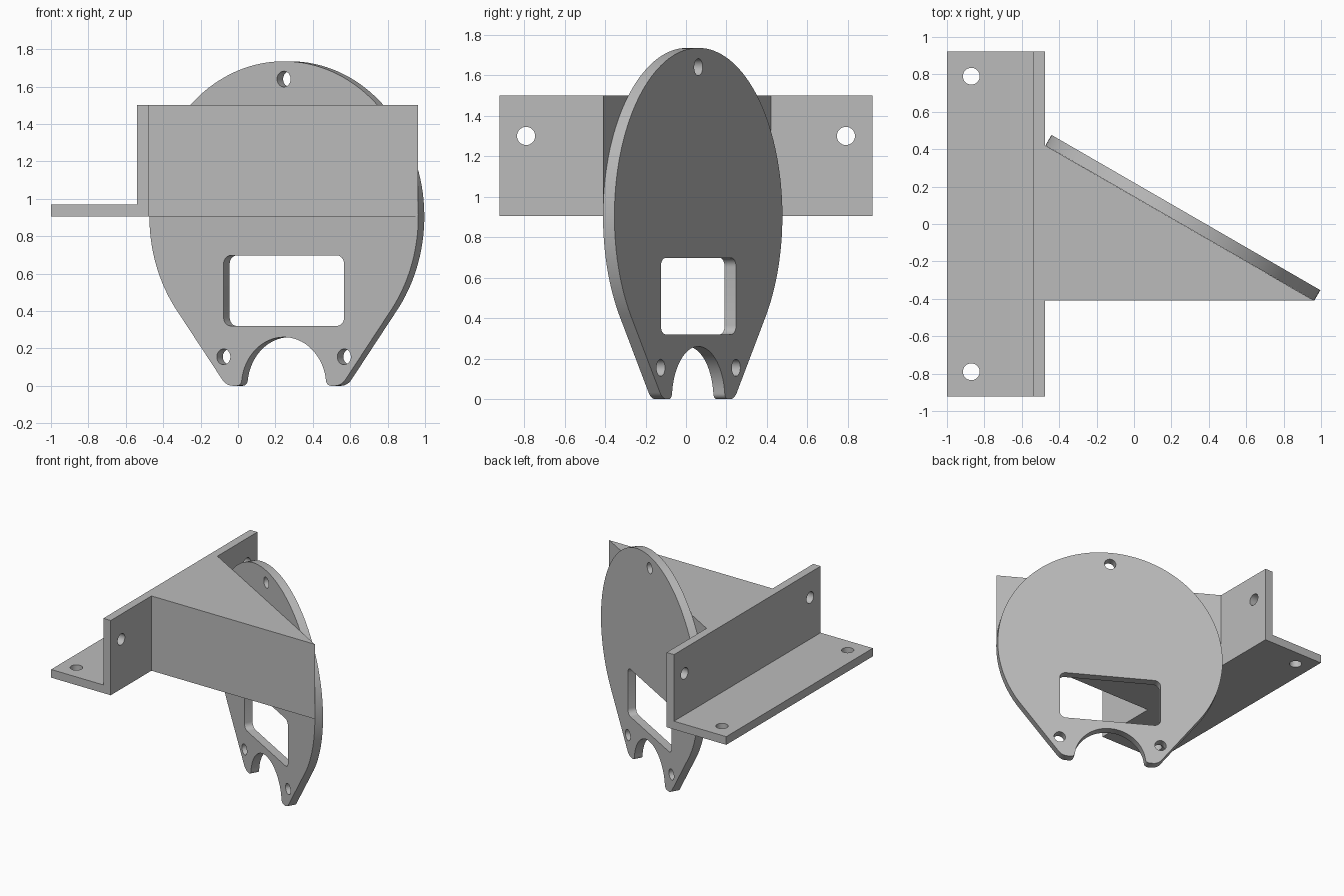
import bpy, bmesh, math
from mathutils import Vector

cube = bpy.data.objects.get("Cube")
if cube:
    bpy.data.objects.remove(cube, do_unlink=True)

grey = bpy.data.materials.new("plain grey")
grey.use_nodes = True
GREY = (0.5, 0.5, 0.5, 1)
grey.diffuse_color = GREY
grey.node_tree.nodes["Principled BSDF"].inputs["Base Color"].default_value = GREY

X, Y, Z = Vector((1, 0, 0)), Vector((0, 1, 0)), Vector((0, 0, 1))
THICK = 0.065
LOW, HIGH = 0.905, 1.5       # bracket bottom and top
OUTER, INNER = -1, -0.475    # bracket ends along x
HALF = 0.922                 # bracket half length
HOLE_Y = 0.79


def arc(cx, cy, r, start, end, n):
    angles = [math.radians(start + (end - start) * i / n) for i in range(n + 1)]
    return [(cx + r * math.cos(a), cy + r * math.sin(a)) for a in angles]


def circle(cx, cy, r, n=32):
    return arc(cx, cy, r, 0, 360, n)[:-1]


def rect(x0, y0, x1, y1):
    return [(x0, y0), (x1, y0), (x1, y1), (x0, y1)]


def rounded_rect(x0, y0, x1, y1, r):
    corners = rect(x0 + r, y0 + r, x1 - r, y1 - r)
    return [p for i, (x, y) in enumerate(corners)
            for p in arc(x, y, r, 180 + 90 * i, 270 + 90 * i, 6)]


def sheet(name, loops, origin, u, v, depth):
    """Fill an outline with holes in the u, v plane and extrude it by depth."""
    bm = bmesh.new()
    edges = []
    for loop in loops:
        vs = [bm.verts.new(origin + u * a + v * b) for a, b in loop]
        edges += [bm.edges.new((vs[i - 1], vs[i])) for i in range(len(vs))]
    bmesh.ops.triangle_fill(bm, edges=edges, use_beauty=True)
    ext = bmesh.ops.extrude_face_region(bm, geom=bm.faces[:], use_keep_orig=True)
    moved = [g for g in ext["geom"] if isinstance(g, bmesh.types.BMVert)]
    bmesh.ops.translate(bm, verts=moved, vec=depth)
    bmesh.ops.recalc_face_normals(bm, faces=bm.faces[:])
    mesh = bpy.data.meshes.new(name)
    bm.to_mesh(mesh)
    bm.free()
    mesh.materials.append(grey)
    obj = bpy.data.objects.new(name, mesh)
    bpy.context.collection.objects.link(obj)
    bpy.ops.object.select_all(action="DESELECT")
    obj.select_set(True)
    bpy.context.view_layer.objects.active = obj
    bpy.ops.object.shade_smooth_by_angle(angle=math.radians(30))
    return obj


# Angle bracket: flat flange and upright flange, two bolt holes each
bend = INNER - THICK
sheet("base_flange",
      [rect(OUTER, -HALF, bend, HALF)]
      + [circle(-0.87, s * HOLE_Y, 0.045) for s in (-1, 1)],
      Z * LOW, X, Y, Z * THICK)
sheet("upright_flange",
      [rect(-HALF, LOW, HALF, HIGH)]
      + [circle(s * HOLE_Y, 1.3, 0.045) for s in (-1, 1)],
      X * bend, Y, Z, X * THICK)

# Solid wedge that sets the angle of the mounting plate
sheet("wedge", [[(INNER, -0.41), (0.963, -0.41), (INNER, 0.42)]],
      Z * LOW, X, Y, Z * (HIGH - LOW))

# Mounting plate: round head tapering to two toes around an arch
tilt = math.radians(30)
along = Vector((math.cos(tilt), -math.sin(tilt), 0))
outward = Vector((math.sin(tilt), math.cos(tilt), 0))
right = (arc(0, 0.26 - 0.262, 0.262, 90, 7, 20)           # half arch
         + arc(0.29, 0.03, 0.03, 180, 270, 5)             # inner toe
         + arc(0.315, 0.081, 0.081, 270, 324, 8)          # outer toe
         + arc(0, LOW, 0.83, -36, 90, 48))                # head
left = [(-a, b) for a, b in reversed(right[1:-1])]
sheet("mounting_plate",
      [right + left,
       rounded_rect(-0.372, 0.32, 0.372, 0.697, 0.045),
       circle(0, 1.64, 0.042)]
      + [circle(s * 0.372, 0.155, 0.042) for s in (-1, 1)],
      Vector((0.245, 0.005, 0)), along, Z, outward * THICK)
